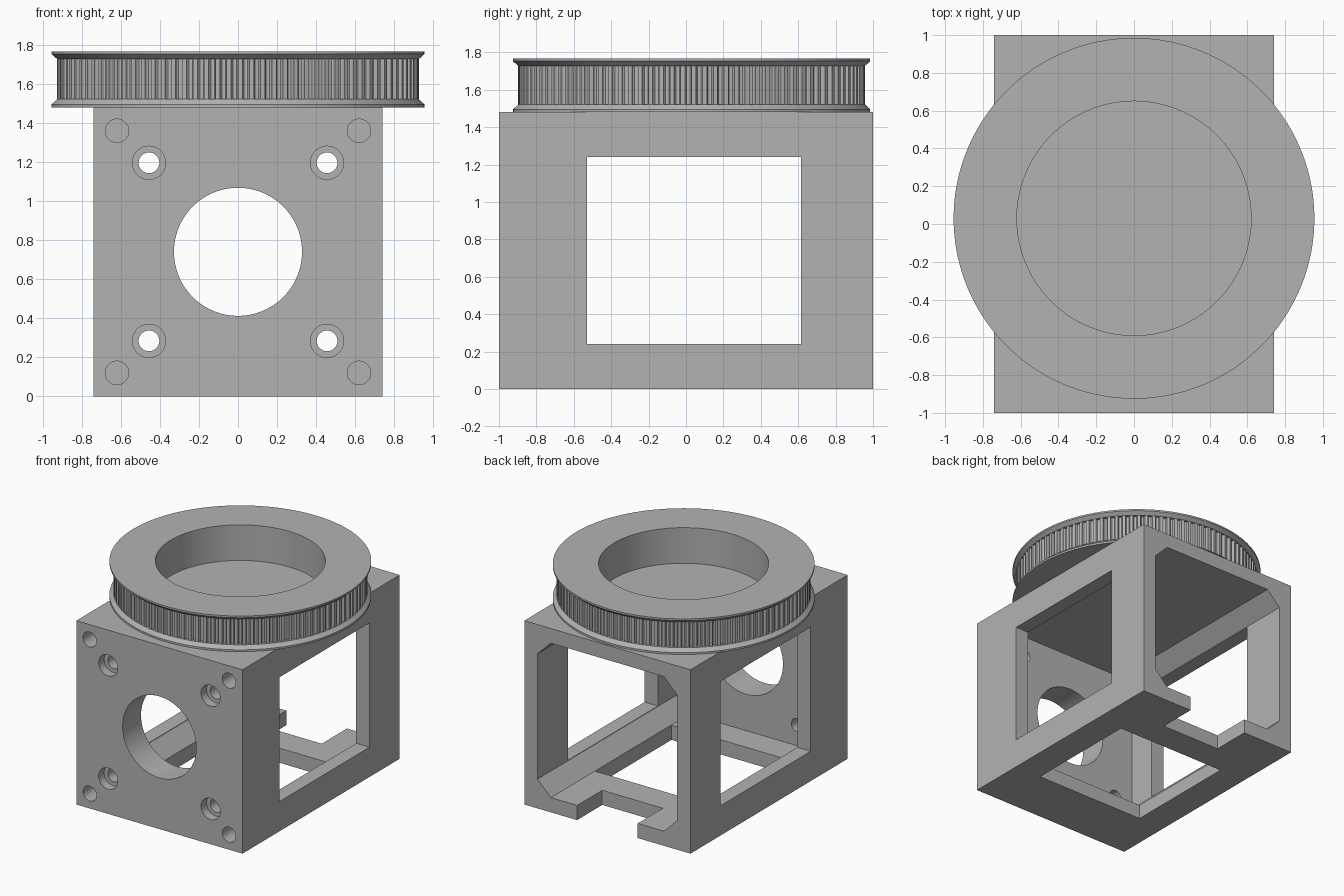
import bpy, bmesh, math
from mathutils import Matrix, Vector

cube = bpy.data.objects.get("Cube")
if cube:
    bpy.data.objects.remove(cube, do_unlink=True)

grey = bpy.data.materials.new("plain grey")
grey.use_nodes = True
COLOR = (0.45, 0.45, 0.45, 1)
grey.diffuse_color = COLOR
grey.node_tree.nodes["Principled BSDF"].inputs["Base Color"].default_value = COLOR


def make_object(name, bm):
    bmesh.ops.recalc_face_normals(bm, faces=bm.faces)
    mesh = bpy.data.meshes.new(name)
    bm.to_mesh(mesh)
    bm.free()
    mesh.materials.append(grey)
    obj = bpy.data.objects.new(name, mesh)
    bpy.context.collection.objects.link(obj)
    return obj


def activate(obj):
    bpy.ops.object.select_all(action='DESELECT')
    obj.select_set(True)
    bpy.context.view_layer.objects.active = obj


def box(name, x, y, z):
    bm = bmesh.new()
    bmesh.ops.create_cube(bm, size=1)
    for v in bm.verts:
        v.co = Vector([lo + (c + 0.5) * (hi - lo) for c, (lo, hi) in zip(v.co, (x, y, z))])
    return make_object(name, bm)


def drill(name, x, z, radius, y0, y1, sides=48):
    """Cylinder running along y."""
    bm = bmesh.new()
    place = Matrix.Translation((x, (y0 + y1) / 2, z)) @ Matrix.Rotation(math.pi / 2, 4, 'X')
    bmesh.ops.create_cone(bm, cap_ends=True, segments=sides, radius1=radius,
                          radius2=radius, depth=y1 - y0, matrix=place)
    return make_object(name, bm)


def cut(target, cutter):
    cutter.hide_render = True
    activate(target)
    mod = target.modifiers.new("cut", 'BOOLEAN')
    mod.operation = 'DIFFERENCE'
    mod.solver = 'EXACT'
    mod.object = cutter
    bpy.ops.object.modifier_apply(modifier=mod.name)
    bpy.data.objects.remove(cutter, do_unlink=True)


# Motor housing block
W, H = 0.74, 1.48
MID = H / 2
housing = box("motor_housing", (-W, W), (-1, 1), (0, H))

# Cavity with chamfered corners, open at the back
half, chamfer = 0.622, 0.118
inner = half - chamfer
bm = bmesh.new()
section = []
for sx, sz in ((1, 1), (-1, 1), (-1, -1), (1, -1)):
    pair = [(sx * half, sz * inner), (sx * inner, sz * half)]
    section += pair if sx * sz > 0 else pair[::-1]
face = bm.faces.new([bm.verts.new((x, -0.765, MID + z)) for x, z in section])
pushed = bmesh.ops.extrude_face_region(bm, geom=[face])["geom"]
bmesh.ops.translate(bm, vec=(0, 2, 0), verts=[g for g in pushed if isinstance(g, bmesh.types.BMVert)])
cut(housing, make_object("cavity_cutter", bm))

# Side windows, floor opening and rear cable slot
cut(housing, box("window_cutter", (-1, 1), (-0.53, 0.615), (0.24, 1.24)))
cut(housing, box("floor_cutter", (-0.5, 0.5), (-0.53, 0.44), (-0.2, 0.2)))
cut(housing, box("slot_cutter", (-0.27, 0.27), (0.68, 1.2), (-0.2, 0.2)))

# Front plate holes: motor boss, counterbored screws, blind corner holes
cut(housing, drill("boss_cutter", 0, MID, 0.328, -1.2, -0.6, 96))
for sx in (-1, 1):
    for sz in (-1, 1):
        x, z = sx * 0.456, MID + sz * 0.456
        cut(housing, drill("screw_cutter", x, z, 0.053, -1.2, -0.6))
        cut(housing, drill("counterbore_cutter", x, z, 0.085, -1.2, -0.93))
        cut(housing, drill("corner_cutter", sx * 0.62, MID + sz * 0.62, 0.06, -1.2, -0.7))

# Toothed belt pulley: one ring profile, two rows follow the tooth shape
TEETH, BODY, RIM, BORE = 100, 0.927, 0.955, 0.62
groove = [(0, 0), (0.4, 0), (0.44, 0.014), (0.54, 0.021),
          (0.7, 0.023), (0.86, 0.021), (0.96, 0.014)]
profile = [(BORE, 1.48, 0), (RIM, 1.48, 0), (RIM, 1.495, 0), (BODY, 1.522, 0),
           (BODY, 1.522, 1), (BODY, 1.728, 1), (BODY, 1.728, 0),
           (RIM, 1.753, 0), (RIM, 1.767, 0), (BORE, 1.767, 0)]
bm = bmesh.new()
columns = []
for tooth in range(TEETH):
    for part, depth in groove:
        a = (tooth + part) / TEETH * math.tau
        columns.append([bm.verts.new(((r - depth * toothed) * math.cos(a),
                                      (r - depth * toothed) * math.sin(a) + 0.03, z))
                        for r, z, toothed in profile])
n = len(profile)
for i, col in enumerate(columns):
    before = columns[i - 1]
    for k in range(n):
        m = (k + 1) % n
        bm.faces.new((before[k], col[k], col[m], before[m]))
bmesh.ops.remove_doubles(bm, verts=bm.verts, dist=0.0001)
pulley = make_object("belt_pulley", bm)

for obj in (housing, pulley):
    activate(obj)
    bpy.ops.object.shade_smooth_by_angle(angle=math.radians(25))
